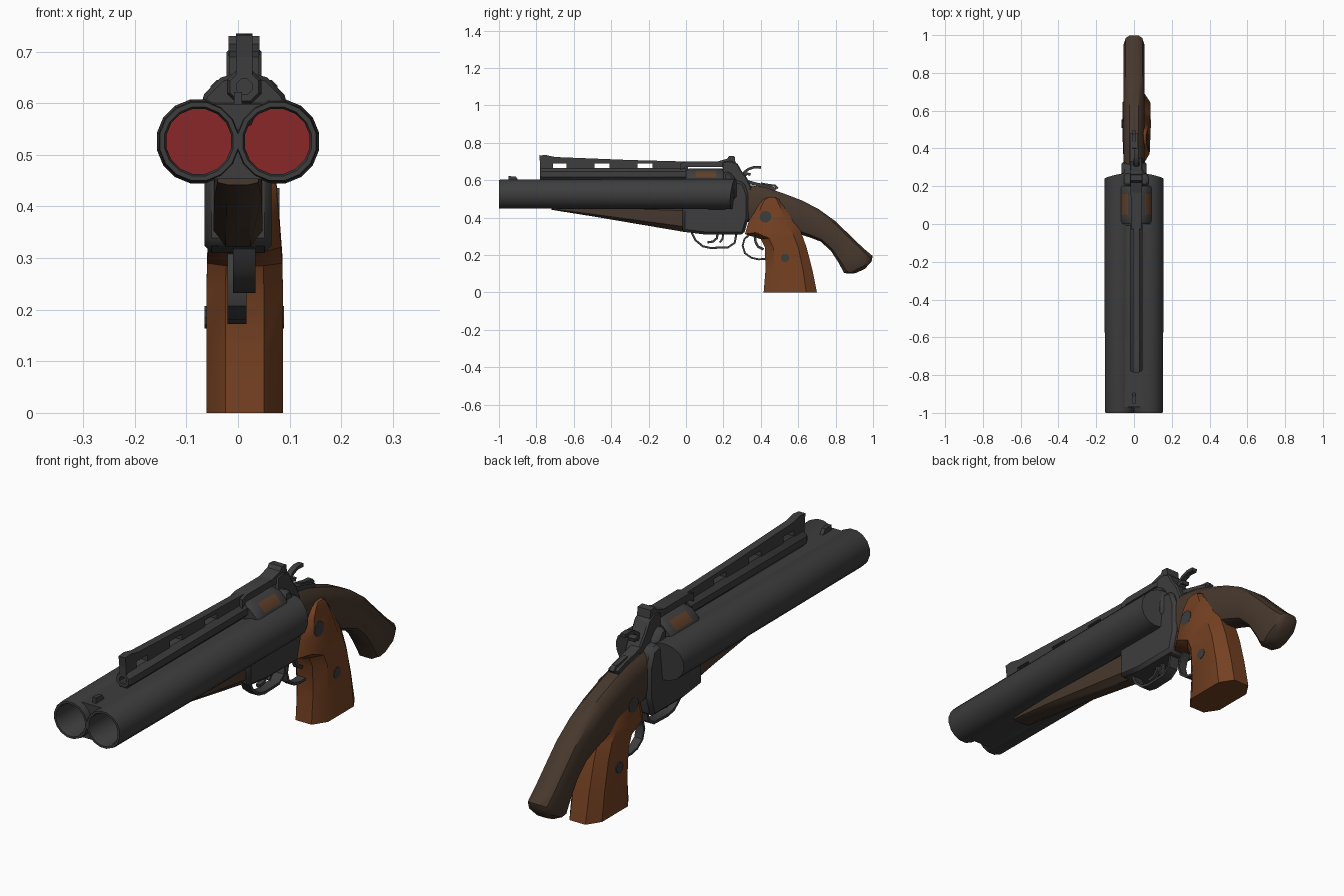
import bpy, bmesh, math
from mathutils import Vector

cube = bpy.data.objects.get("Cube")
if cube:
    bpy.data.objects.remove(cube)


def material(name, r, g, b):
    m = bpy.data.materials.new(name)
    m.use_nodes = True
    m.diffuse_color = (r, g, b, 1)
    m.node_tree.nodes["Principled BSDF"].inputs["Base Color"].default_value = (r, g, b, 1)
    return m


STEEL = material("dark steel", .047, .047, .047)
WALNUT = material("dark walnut", .062, .039, .026)
OAK = material("orange wood", .175, .052, .016)
RED = material("shell red", .26, .02, .022)
COPPER = material("brown copper", .12, .05, .022)
CX = .012          # centre line of the upper gun
OCTAGON = [(1, .5), (.6, 1), (-.6, 1), (-1, .5), (-1, -.5), (-.6, -1), (.6, -1), (1, -.5)]
ROUNDED = [(1, .45), (.82, .8), (.4, 1), (-.4, 1), (-.82, .85), (-1, .5)]
ROUNDED += [(u, -v) for u, v in reversed(ROUNDED)]


def build(name, rings, mats, rule=None, bevel=0):
    """Skin equal rings of points, cap both ends, colour by rule(face)."""
    bm = bmesh.new()
    vs = [[bm.verts.new(p) for p in ring] for ring in rings]
    n = len(vs[0])
    for a, b in zip(vs, vs[1:]):
        for i in range(n):
            j = (i + 1) % n
            bm.faces.new((a[i], a[j], b[j], b[i]))
    start = bm.faces.new(vs[0])
    bm.faces.new(vs[-1])
    bmesh.ops.recalc_face_normals(bm, faces=bm.faces)
    if rule:
        for f in bm.faces:
            f.material_index = int(rule(f, f is start))
    me = bpy.data.meshes.new(name)
    bm.to_mesh(me)
    bm.free()
    for m in mats:
        me.materials.append(m)
    ob = bpy.data.objects.new(name, me)
    bpy.context.collection.objects.link(ob)
    if bevel:
        mod = ob.modifiers.new("edge_bevel", "BEVEL")
        mod.width = bevel
        mod.segments = 1
    bpy.ops.object.select_all(action="DESELECT")
    ob.select_set(True)
    bpy.context.view_layer.objects.active = ob
    bpy.ops.object.shade_smooth_by_angle(angle=math.radians(35))
    return ob


def lathe(name, mats, profile, cx, cz, sides, rule=None, shear=None, turn=0):
    """Spin (y, radius) steps about a line along y."""
    rings = []
    for k, (y, r) in enumerate(profile):
        ring = []
        for i in range(sides):
            a = math.tau * (i + turn) / sides
            x, z = cx + r * math.cos(a), cz + r * math.sin(a)
            last = shear and k == len(profile) - 1
            ring.append((x, y + (shear(x, z) if last else 0), z))
        rings.append(ring)
    return build(name, rings, mats, rule)


def slab(name, mat, outline, half, cx=0, bevel=0):
    """Extrude a side outline of (y, z) points across x."""
    return build(name, [[(x, y, z) for y, z in outline] for x in (cx - half, cx + half)],
                 [mat], bevel=bevel)


def strip(name, mat, path, thick, half, cx=0):
    """Bent bar following a (y, z) path."""
    pts = [Vector(p) for p in path]
    left, right = [], []
    for i, p in enumerate(pts):
        d = (pts[min(i + 1, len(pts) - 1)] - pts[max(i - 1, 0)]).normalized()
        nrm = Vector((-d.y, d.x)) * thick / 2
        left.append(p + nrm)
        right.append(p - nrm)
    return slab(name, mat, [tuple(p) for p in left + right[::-1]], half, cx)


def loft(name, mat, sections, shape, cx=0):
    """Sections are (upper y, z, lower y, z, half width)."""
    rings = []
    for y1, z1, y2, z2, w in sections:
        rings.append([(cx + v * w, (y1 + y2) / 2 + u * (y1 - y2) / 2,
                       (z1 + z2) / 2 + u * (z1 - z2) / 2) for u, v in shape])
    return build(name, rings, [mat])


def box(y0, y1, z0, z1):
    return [(y0, z0), (y1, z0), (y1, z1), (y0, z1)]


# Twin barrels with deep bores ending in red shells
for side, s in (("right", -1), ("left", 1)):
    lathe(side + "_barrel", [STEEL, RED],
          [(-.05, .064), (-.99, .064), (-1, .068), (-1, .077), (-.99, .079), (.2, .083), (.255, .082)],
          s * .076, .526, 16, lambda f, start: start,
          lambda x, z: -.2 * (abs(x) - .076) + .12 * (z - .526), .5)

# Ribs filling the valleys between the barrels
for name, s in (("upper_barrel_rib", 1), ("lower_barrel_rib", -1)):
    sec = [(-.05, .073), (.05, .073), (.008, .02), (-.008, .02)]
    build(name, [[(x, y, .526 + s * z) for x, z in sec] for y in (-.97, .24)], [STEEL])
slab("bead_sight", STEEL, [(-.95, .59), (-.95, .622), (-.91, .62), (-.89, .59)], .008)

# Forend, receiver and stock
loft("forend", WALNUT, [(-.72, .465, -.72, .442, .04), (-.5, .466, -.5, .407, .046),
                        (0, .466, 0, .322, .048)], OCTAGON)
slab("receiver", STEEL, [(-.02, .325), (.1, .31), (.31, .31), (.335, .4), (.335, .52),
                         (.31, .59), (.26, .6), (-.02, .6)], .065, bevel=.014)
loft("stock", WALNUT, [
    (.3, .58, .3, .38, .054), (.42, .562, .4, .37, .055), (.52, .53, .5, .345, .055),
    (.62, .492, .58, .32, .055), (.71, .445, .66, .295, .055), (.8, .38, .72, .272, .055),
    (.88, .302, .775, .222, .055), (.95, .235, .815, .16, .055), (.998, .195, .845, .105, .055),
    (.992, .165, .87, .1, .05), (.955, .125, .905, .103, .03)], ROUNDED)
strip("top_tang", STEEL, [(.29, .603), (.36, .583), (.43, .566), (.48, .55)], .018, .022)
strip("safety_lever", STEEL, [(.4, .582), (.45, .573), (.475, .572), (.49, .555)], .012, .01)

# Upper gun: barrel, slotted rib, sights
lathe("upper_barrel", [STEEL], [(-.6, .016), (-.78, .016), (-.78, .03), (-.77, .036), (0, .036)],
      CX, .632, 8, turn=.5)
slab("rib_bar", STEEL, [(-.78, .69), (-.785, .732), (-.75, .735), (-.7, .724), (-.3, .708),
                        (0, .7), (.2, .7), (.2, .672), (0, .672), (-.1, .688)], .016, CX)
for i, (a, b) in enumerate([(-.78, -.71), (-.64, -.49), (-.41, -.26), (-.18, .01)]):
    slab("rib_post_%d" % (i + 1), STEEL, box(a, b, .655, .694), .016, CX)
slab("top_strap", STEEL, [(-.03, .655), (-.03, .69), (0, .7), (.22, .7), (.22, .672), (0, .672)],
     .029, CX)
slab("rear_sight", STEEL, [(.15, .695), (.22, .715), (.23, .73), (.26, .728), (.265, .69)], .03, CX)
lathe("ejector_rod", [STEEL], [(-.32, .01), (-.31, .02), (0, .02)], CX, .572, 8)

# Cylinder with brown panels on its upper flanks
lathe("cylinder", [STEEL, COPPER],
      [(0, .082), (.015, .09), (.05, .09), (.16, .09), (.19, .09), (.2, .085)], CX, .572, 12,
      lambda f, start: .05 < f.calc_center_median().y < .16
      and f.normal.z > .5 and abs(f.normal.x) > .5)

# Rear frame and hammer
slab("rear_frame", STEEL, [(.195, .5), (.195, .7), (.24, .705), (.275, .69), (.3, .645),
                           (.325, .615), (.35, .56), (.34, .45)], .034, CX, .006)
slab("recoil_shield", STEEL, [(.2, .5), (.2, .645), (.235, .645), (.27, .6), (.27, .5)], .065, CX, .012)
strip("hammer", STEEL, [(.28, .6), (.315, .645), (.335, .66), (.365, .67), (.4, .668)], .014, .012, CX)
strip("hammer_spur", STEEL, [(.3, .61), (.325, .635), (.345, .63)], .016, .016, CX)

# Pistol grip with through bolts
loft("pistol_grip", OAK, [
    (.415, 0, .7, 0, .074), (.425, .12, .676, .12, .074), (.422, .24, .645, .24, .074),
    (.4, .285, .62, .31, .073), (.315, .312, .6, .355, .07), (.335, .38, .573, .405, .066),
    (.365, .45, .535, .465, .06), (.4, .495, .505, .498, .055), (.43, .508, .485, .508, .05)],
    OCTAGON, CX + .001)
for name, y, z, r, half in (("upper_grip_bolt", .425, .405, .032, .068),
                            ("lower_grip_bolt", .53, .185, .023, .077)):
    ring = [(y + r * math.cos(math.tau * i / 10), z + r * math.sin(math.tau * i / 10))
            for i in range(10)]
    slab(name, STEEL, ring, half, CX)

# Trigger guards and triggers
strip("front_guard", STEEL, [(.03, .32), (.05, .28), (.09, .247), (.13, .238), (.225, .241),
                             (.26, .265), (.27, .315)], .011, .022, CX)
strip("front_trigger", STEEL, [(.17, .32), (.165, .29), (.145, .272), (.115, .268)], .012, .009, CX)
strip("second_trigger", STEEL, [(.2, .32), (.195, .285), (.18, .268)], .01, .009, CX)
strip("rear_guard", STEEL, [(.345, .315), (.312, .285), (.303, .25), (.315, .21), (.35, .185),
                            (.39, .177), (.43, .18)], .01, .018, -.002)
strip("rear_trigger", STEEL, [(.365, .32), (.372, .27), (.385, .245), (.415, .23)], .013, .009)
